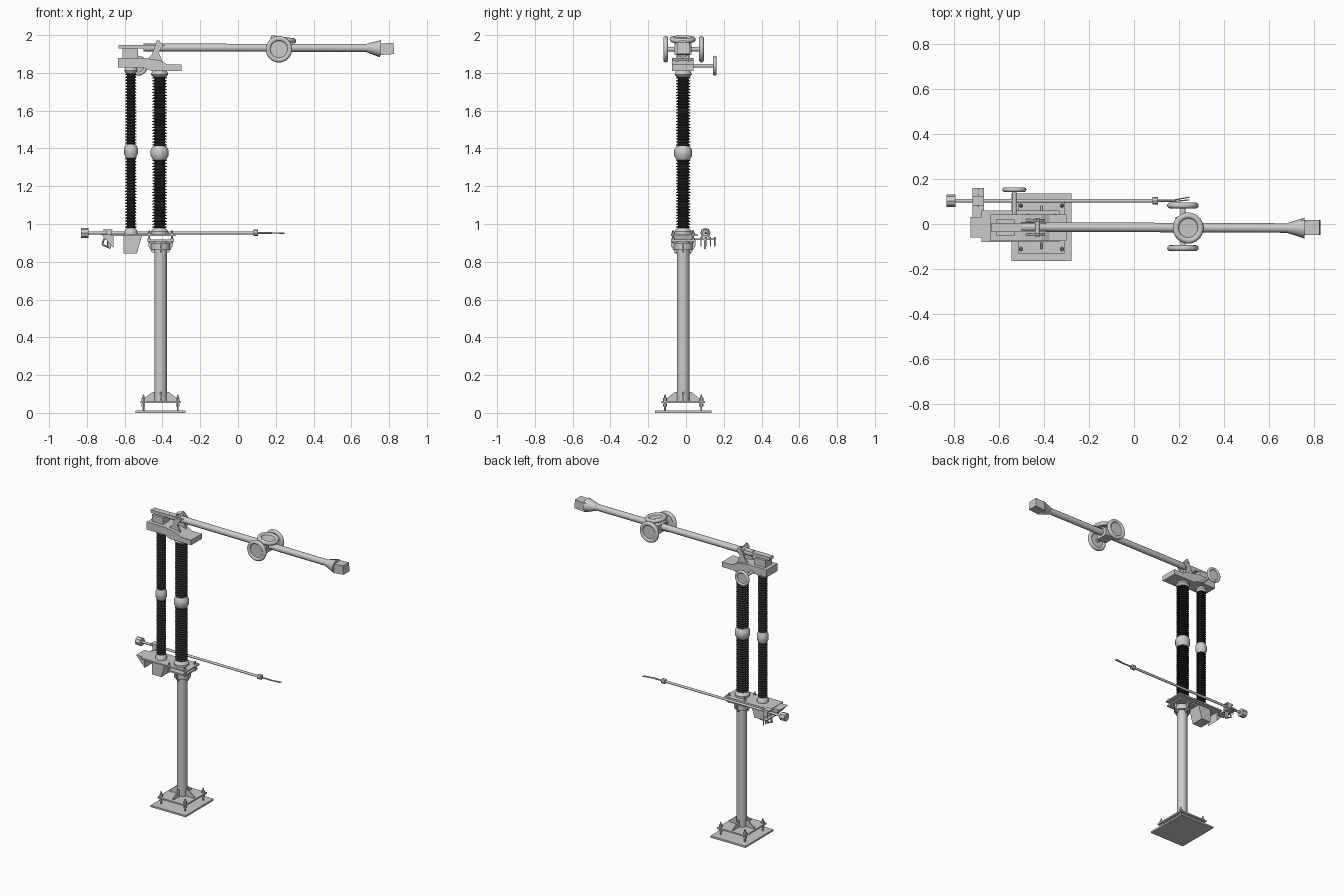
import bpy, bmesh, math
from mathutils import Vector, Matrix

if "Cube" in bpy.data.objects:
    bpy.data.objects.remove(bpy.data.objects["Cube"])

YC = -0.015            # centre line of the stand
PX, RX = -0.41, -0.567  # post axis, rotating insulator axis


def finish(name, bm, smooth=False, mat=None):
    bmesh.ops.recalc_face_normals(bm, faces=bm.faces)
    me = bpy.data.meshes.new(name)
    bm.to_mesh(me)
    bm.free()
    ob = bpy.data.objects.new(name, me)
    bpy.context.collection.objects.link(ob)
    if mat:
        me.materials.append(mat)
    if smooth:
        bpy.ops.object.select_all(action='DESELECT')
        ob.select_set(True)
        bpy.context.view_layer.objects.active = ob
        bpy.ops.object.shade_smooth_by_angle(angle=math.radians(35))
    return ob


def box(name, x0, x1, y0, y1, z0, z1, tilt=0):
    bm = bmesh.new()
    m = (Matrix.Translation(((x0 + x1) / 2, (y0 + y1) / 2, (z0 + z1) / 2))
         @ Matrix.Rotation(tilt, 4, 'Y') @ Matrix.Diagonal((x1 - x0, y1 - y0, z1 - z0, 1)))
    bmesh.ops.create_cube(bm, size=1, matrix=m)
    return finish(name, bm)


def tube(name, a, b, r1, r2=None, n=16):
    a, b = Vector(a), Vector(b)
    bm = bmesh.new()
    m = Matrix.Translation((a + b) / 2) @ (b - a).to_track_quat('Z', 'Y').to_matrix().to_4x4()
    bmesh.ops.create_cone(bm, cap_ends=True, segments=n, radius1=r1,
                          radius2=r1 if r2 is None else r2, depth=(b - a).length, matrix=m)
    return finish(name, bm, n > 8)


def prism(name, pts, c, t, ang=0, origin=(0, 0)):
    """Extrude an (along, z) profile by thickness t around y = c, turned about z at origin."""
    bm = bmesh.new()
    f = bm.faces.new([bm.verts.new((p[0], c - t / 2, p[1])) for p in pts])
    g = bmesh.ops.extrude_face_region(bm, geom=[f])
    bmesh.ops.translate(bm, vec=(0, t, 0), verts=[v for v in g['geom'] if isinstance(v, bmesh.types.BMVert)])
    m = Matrix.Translation((origin[0], origin[1], 0)) @ Matrix.Rotation(ang, 4, 'Z')
    bmesh.ops.transform(bm, matrix=m, verts=bm.verts)
    return finish(name, bm)


def lathe(name, pts, x, y, n=24, mat=None):
    bm = bmesh.new()
    vs = [bm.verts.new((r, 0, z)) for r, z in pts]
    es = [bm.edges.new(p) for p in zip(vs, vs[1:])]
    bmesh.ops.spin(bm, geom=vs + es, axis=(0, 0, 1), cent=(0, 0, 0), angle=2 * math.pi, steps=n)
    bmesh.ops.remove_doubles(bm, verts=bm.verts, dist=1e-5)
    bmesh.ops.translate(bm, vec=(x, y, 0), verts=bm.verts)
    return finish(name, bm, True, mat)


def ring(name, c, R, r, rot):
    """Corona ring with a thin disc across it."""
    bm = bmesh.new()
    pts = [(R + r * math.cos(t * math.pi / 6), r * math.sin(t * math.pi / 6)) for t in range(12)]
    vs = [bm.verts.new((p[0], 0, p[1])) for p in pts]
    es = [bm.edges.new((vs[i], vs[i - 1])) for i in range(12)]
    bmesh.ops.spin(bm, geom=vs + es, axis=(0, 0, 1), cent=(0, 0, 0), angle=2 * math.pi, steps=32)
    bmesh.ops.remove_doubles(bm, verts=bm.verts, dist=1e-5)
    bmesh.ops.create_cone(bm, cap_ends=True, segments=32, radius1=R, radius2=R, depth=r * 0.6)
    bmesh.ops.transform(bm, matrix=Matrix.Translation(c) @ rot, verts=bm.verts)
    return finish(name, bm, True)


# Foundation plate, raised foot plate, anchor bolts
box('foundation_plate', PX - .132, PX + .132, YC - .15, YC + .15, 0, .012)
box('foot_plate', PX - .105, PX + .105, YC - .115, YC + .115, .053, .063)
for sx in (-1, 1):
    for sy in (-1, 1):
        x, y = PX + sx * .091, YC + sy * .096
        tube('anchor_bolt', (x, y, .01), (x, y, .092), .005, n=8)
        for z in (.035, .064):
            tube('anchor_nut', (x, y, z), (x, y, z + .014), .011, n=6)
        tube('anchor_tip', (x, y, .078), (x, y, .098), .007, .002, n=8)

# Support column with gussets at both ends
tube('column', (PX, YC, .06), (PX, YC, .915), .033, n=24)
for i in range(4):
    a = i * math.pi / 2
    prism('foot_gusset', [(.03, .063), (.095, .063), (.095, .07), (.045, .11), (.03, .11)], 0, .008, a, (PX, YC))
    prism('head_gusset', [(.03, .85), (.045, .85), (.065, .885), (.065, .912), (.03, .912)], 0, .008, a, (PX, YC))
tube('column_collar', (PX, YC, .865), (PX, YC, .9), .05, n=24)
box('column_head_plate', PX - .07, PX + .07, YC - .065, YC + .065, .908, .918)

# Mounting plate on studs
box('mounting_plate', -.675, -.33, -.08, .06, .937, .947)
for sx in (-1, 1):
    for sy in (-1, 1):
        x, y = PX + sx * .06, YC + sy * .053
        tube('stud', (x, y, .9), (x, y, .965), .005, n=8)
        tube('stud_nut', (x, y, .918), (x, y, .926), .009, n=6)
        tube('stud_nut_top', (x, y, .947), (x, y, .955), .009, n=6)

# Drive housing and sloped bracket under the plate
prism('drive_housing', [(-.605, .845), (-.535, .845), (-.508, .94), (-.605, .94)], YC, .09)
prism('end_bracket', [(-.725, .945), (-.66, .945), (-.66, .875)], YC, .09)

# Insulators: ribbed sections between metal caps
dark = bpy.data.materials.new('dark_insulator')
dark.diffuse_color = (.03, .03, .03, 1)
dark.use_nodes = True
dark.node_tree.nodes["Principled BSDF"].inputs["Base Color"].default_value = dark.diffuse_color


def ribs(name, x, r, z0, z1, n=24):
    h = (z1 - z0) / n
    pts = [(0, z0)]
    for i in range(n):
        z = z0 + i * h
        pts += [(r * .72, z), (r * .72, z + .3 * h), (r, z + .45 * h), (r, z + .6 * h)]
    lathe(name, pts + [(r * .72, z1), (0, z1)], x, YC, 24, dark)


def caps(name, x, r, z0, zm, z1):
    lathe(name + '_base', [(0, z0 - .03), (r * 1.2, z0 - .03), (r * 1.2, z0 - .016), (r, z0 - .005),
                           (r * .8, z0 + .003), (0, z0 + .003)], x, YC)
    lathe(name + '_joint', [(0, zm - .036), (r * .9, zm - .036), (r * 1.22, zm - .015), (r * 1.22, zm + .015),
                            (r * .9, zm + .036), (0, zm + .036)], x, YC)
    lathe(name + '_top', [(0, z1 - .003), (r * .85, z1 - .003), (r * 1.18, z1 + .012), (r * 1.1, z1 + .02),
                          (r * .8, z1 + .04), (0, z1 + .04)], x, YC)


for nm, x, r, zm, z1 in (('main_insulator', -.415, .039, 1.376, 1.78),
                         ('rotary_insulator', RX, .03, 1.386, 1.80)):
    ribs(nm + '_lower', x, r, .975, zm - .034)
    ribs(nm + '_upper', x, r, zm + .034, z1)
    caps(nm, x, r, .975, zm, z1)

# Live head casting, hinge block, rail and cheek plates
prism('head_casting', [(-.635, 1.828), (-.5, 1.828), (-.46, 1.81), (-.3, 1.81), (-.3, 1.845), (-.375, 1.845),
                       (-.41, 1.865), (-.5, 1.88), (-.635, 1.88)], YC - .002, .116)
box('hinge_block', -.612, -.53, YC - .035, YC + .035, 1.878, 1.928)
box('rear_rail', -.632, -.39, YC - .02, YC + .02, 1.928, 1.948)
for s in (-1, 1):
    prism('cheek_plate', [(-.495, 1.86), (-.455, 1.9), (-.43, 1.972), (-.418, 1.972), (-.395, 1.945),
                          (-.42, 1.91), (-.4, 1.86)], YC + s * .032, .01)
tube('hinge_pin', (-.428, YC - .042, 1.95), (-.428, YC + .042, 1.95), .01, n=12)

# Side shield ring on the head
side = Matrix.Rotation(math.pi / 2, 4, 'X')
tube('head_ring_stem', (-.53, .03, 1.838), (-.53, .155, 1.838), .01, n=12)
ring('head_shield_ring', (-.53, .152, 1.838), .043, .01, side)

# Switch arm, flared tip and contact block
tube('switch_arm', (-.5, YC + .002, 1.934), (.7, YC - .003, 1.932), .021, n=12)
tube('arm_flare', (.68, YC - .003, 1.932), (.755, YC - .003, 1.928), .022, .046, n=16)
box('contact_block', .745, .825, YC - .033, YC + .033, 1.897, 1.957, math.radians(-4))

# Three shield rings around the arm
box('ring_clamp', .185, .255, YC - .045, YC + .045, 1.898, 1.955)
tube('ring_axle', (.217, -.11, 1.925), (.217, .082, 1.925), .012, n=12)
for y in (-.107, .082):
    ring('side_shield_ring', (.217, y, 1.925), .057, .013, side)
ring('top_shield_ring', (.24, YC - .003, 1.977), .055, .014, Matrix.Rotation(math.radians(8), 4, 'Y'))
tube('top_ring_stem', (.23, YC, 1.94), (.24, YC, 1.977), .012, n=12)

# Earthing rod with counterweight, collar and forked tip
EY, EZ = .103, .953
tube('earth_rod', (-.8, EY, EZ), (.09, EY, EZ), .008, n=12)
tube('counterweight', (-.83, EY, EZ), (-.792, EY, EZ), .027, n=8)
tube('earth_rod_collar', (.082, EY, EZ), (.106, EY, EZ), .017, n=8)
tube('earth_tip', (.1, EY, EZ), (.18, EY, EZ - .001), .005, n=8)
for s in (-1, 1):
    tube('tip_prong', (.175, EY + s * .003, EZ - .001), (.245, EY + .01 + s * .006, EZ - .002), .003, n=6)

# Latch bracket carrying the rod
box('latch_top', -.715, -.665, .083, .125, .965, .972)
box('latch_cheek', -.7, -.67, .083, .09, .915, .968)
box('latch_cheek', -.7, -.67, .118, .125, .915, .968)
box('latch_foot', -.715, -.665, .03, .16, .915, .922)
for y in (.08, .105, .13, .152):
    tube('latch_pin', (-.69, y, .88), (-.69, y, .93), .003, n=6)
hook = [(-.712, .915), (-.718, .89), (-.7, .883), (-.675, .872)]
for p, q in zip(hook, hook[1:]):
    tube('latch_hook', (p[0], .1, p[1]), (q[0], .1, q[1]), .005, n=8)
prism('latch_tab', [(-.69, .915), (-.668, .915), (-.672, .872), (-.682, .872)], .1, .012)
